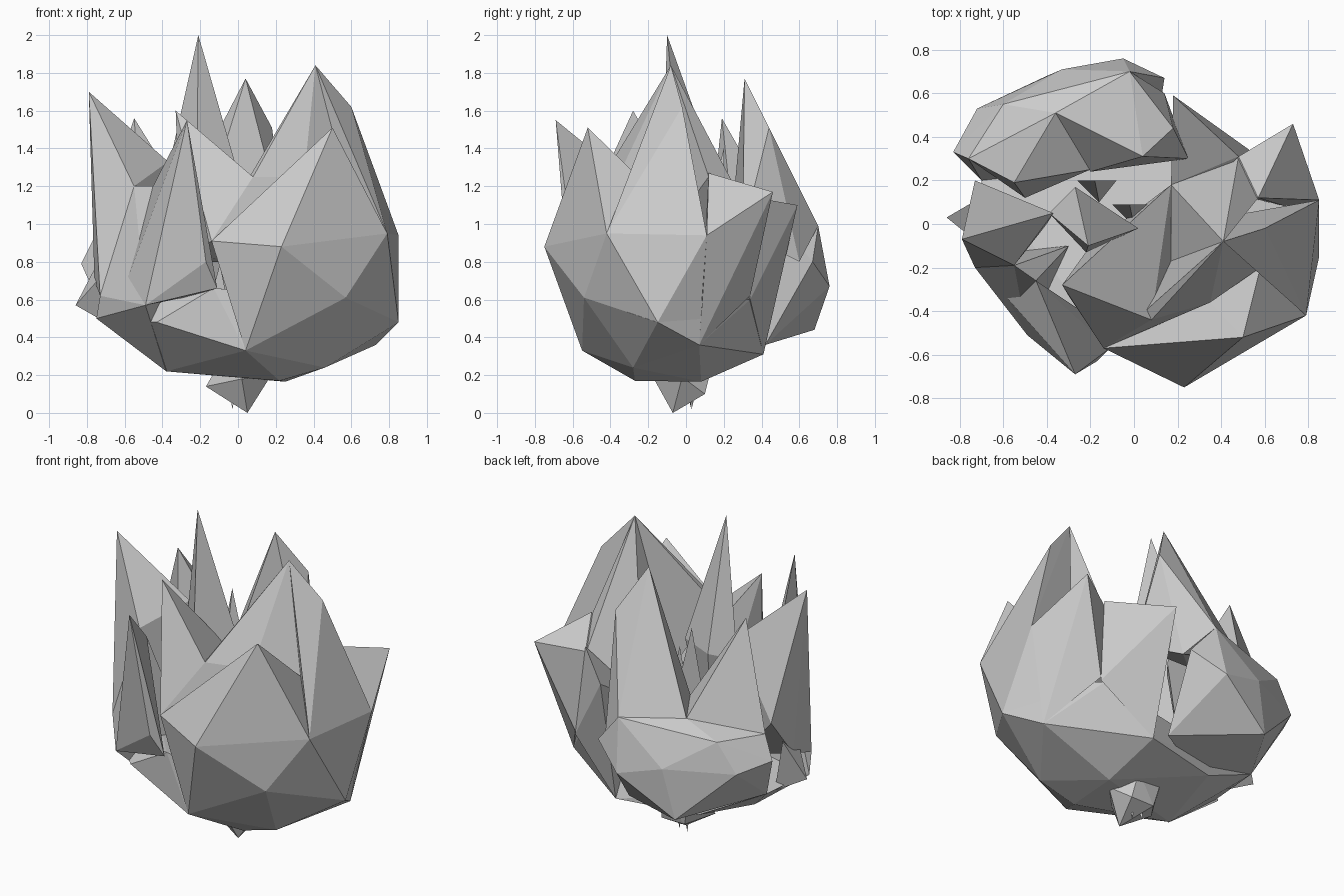
import bpy, bmesh


def facet_solid(name, *points):
    """Wrap a few corner points in a flat-faced solid."""
    bm = bmesh.new()
    for p in points:
        bm.verts.new(p)
    res = bmesh.ops.convex_hull(bm, input=bm.verts[:], use_existing_faces=False)
    loose = {v for v in res["geom_interior"] + res["geom_unused"]
             if isinstance(v, bmesh.types.BMVert)}
    bmesh.ops.delete(bm, geom=list(loose), context='VERTS')
    bmesh.ops.recalc_face_normals(bm, faces=bm.faces[:])
    mesh = bpy.data.meshes.new(name)
    bm.to_mesh(mesh)
    bm.free()
    obj = bpy.data.objects.new(name, mesh)
    bpy.context.collection.objects.link(obj)
    return obj


# stem nub and its two small thorns
facet_solid("stem", (.05, -.07, 0), (-.17, -.05, .14), (-.06, .1, .1), (.1, .1, .1),
            (.17, -.02, .19), (.02, -.17, .18), (-.1, .12, .26), (.08, .14, .26))
for i, (x, y) in enumerate(((-.03, .03), (.03, .02))):
    facet_solid(f"stem_thorn_{i + 1}", (x, y, .02), (x - .02, y, .15), (x + .03, y, .15),
                (x, y + .03, .15))

# rounded bowl that carries the petals
facet_solid("bowl", (.25, .08, .165), (.22, -.27, .17), (.46, -.28, .24), (.73, .07, .36),
            (.85, -.15, .48), (.57, -.54, .61), (.04, -.55, .33), (-.38, -.14, .22),
            (.2, .41, .31), (.5, .34, .6), (-.3, .3, .3), (-.73, -.15, .5),
            (-.43, -.45, .48), (-.13, -.52, .66), (.76, .1, .6), (-.7, .2, .5))

# front and right petals
facet_solid("front_petal", (.5, -.52, 1.51), (.23, -.75, .88), (-.14, -.57, .91),
            (.57, -.54, .61), (.04, -.55, .33), (.79, -.42, .95), (.35, -.36, 1.2),
            (.85, -.15, .48), (.58, -.2, 1.2))
facet_solid("right_petal", (.6, -.02, 1.62), (.41, -.08, 1.84), (.85, .11, .94),
            (.79, -.42, .95), (.85, -.15, .48), (.73, .07, .4), (.58, -.2, 1.2),
            (.4, .03, .9))
facet_solid("right_inner_petal", (.41, -.08, 1.84), (.08, -.44, 1.25), (-.14, -.57, .91),
            (.17, -.17, .85), (.35, -.36, 1.25), (.58, -.2, 1.2))
facet_solid("right_petal_back", (.41, -.08, 1.84), (.17, -.17, .85), (.17, .18, .85),
            (.34, .17, .95), (.48, .31, 1.1), (.57, .12, 1.25))
facet_solid("front_inner_petal", (-.33, -.28, 1.6), (.08, -.44, 1.25), (-.14, -.57, .91),
            (.17, -.17, .85), (-.3, -.33, .8), (.17, .18, .8), (-.2, -.1, .85))

# back right petals
facet_solid("back_right_petal", (.57, .12, 1.27), (.73, .46, 1.17), (.85, .11, .94),
            (.73, .07, .36), (.53, .34, .62), (.48, .31, 1.12), (.34, .17, .9))
facet_solid("back_right_inner_petal", (.18, .59, 1.10), (.48, .31, 1.15), (.53, .34, .6),
            (.17, .18, .85), (.2, .41, .31), (.34, .17, .93))

# rounded back bulge with two upright petals on it
facet_solid("back_bulge", (-.05, .76, .67), (-.33, .71, .75), (-.72, .53, .75),
            (-.83, .33, .79), (.14, .67, .8), (-.4, .68, .44), (-.6, .55, .93),
            (-.36, .51, 1.0), (-.02, .70, .99), (-.76, .3, .93), (.1, .42, .36),
            (-.3, .2, .35), (-.7, .2, .5))
facet_solid("back_petal", (.04, .31, 1.77), (.18, .44, 1.51), (-.36, .51, 1.0),
            (-.02, .7, .99), (.14, .6, .8), (.25, .3, .95), (-.2, .24, 1.0))
facet_solid("back_left_petal", (-.55, .19, 1.56), (-.36, .51, 1.0), (-.76, .3, .93),
            (-.2, .25, 1.0), (-.5, .12, .9))

# left petals
facet_solid("left_petal", (-.79, -.07, 1.7), (-.73, .2, .95), (-.37, .05, 1.33),
            (-.55, -.19, 1.2), (-.73, -.2, .62), (-.76, .02, .7), (-.4, 0, .6))
facet_solid("left_small_leaf", (-.86, .03, .57), (-.74, .1, .8), (-.7, -.1, .75),
            (-.65, .05, .45))
facet_solid("front_left_petal", (-.27, -.69, 1.55), (-.11, -.57, .66), (-.17, -.63, .8),
            (-.49, -.51, .57), (-.6, -.32, .67), (-.45, -.26, 1.2), (-.24, -.4, .62))
facet_solid("front_left_leaf", (-.55, -.19, 1.2), (-.73, -.2, .62), (-.75, -.15, .5),
            (-.49, -.51, .57), (-.38, -.15, .22), (-.45, -.26, 1.2), (-.3, -.1, .6))

# tall central spike with a ring of short inner shoots
facet_solid("centre_spike", (-.21, -.1, 2.0), (-.39, .05, 1.2), (.02, -.02, 1.2),
            (-.22, -.13, 1.1), (-.27, .17, 1.25), (-.2, 0, .4))
for i, (x, y, z) in enumerate(((-.18, .2, 1.4), (-.02, .09, 1.2))):
    facet_solid(f"inner_shoot_{i + 1}", (x, y, z), (x - .08, y, z - .4), (x + .1, y, z - .4),
                (x + .02, y - .1, z - .4), (x, y, .4))
